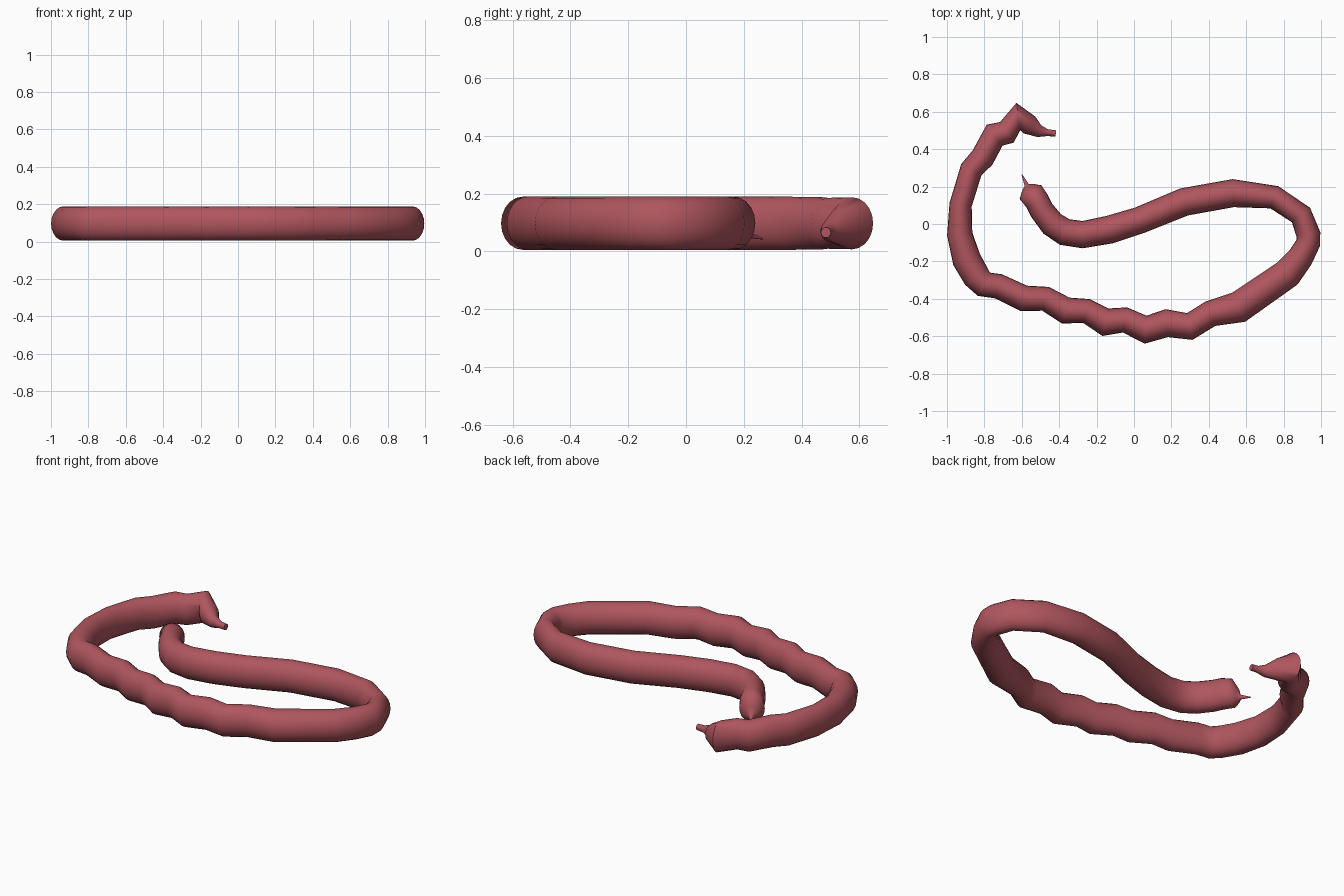
import bpy, bmesh, math
from mathutils import Vector

SIDES = 20
MID, TALL = 0.097, 0.092   # height of the tube's centre, half height

# path of the tube: x, y, half width
body = [
    (-.81, .355, .065), (-.87, .29, .062), (-.927, .103, .06), (-.932, -.053, .068),
    (-.895, -.19, .077), (-.843, -.28, .075), (-.803, -.322, .07), (-.725, -.333, .067),
    (-.588, -.398, .07), (-.473, -.40, .066), (-.365, -.463, .072), (-.255, -.465, .066),
    (-.153, -.525, .075), (-.048, -.513, .068), (.062, -.565, .075), (.175, -.53, .075),
    (.298, -.548, .073), (.408, -.48, .07), (.56, -.445, .085), (.82, -.265, .08),
    (.89, -.178, .07), (.932, -.10, .065), (.932, -.055, .065), (.893, .048, .062),
    (.75, .143, .063), (.53, .165, .075), (.268, .118, .075), (.03, .02, .072),
    (-.13, -.03, .075), (-.275, -.057, .073), (-.37, -.043, .073), (-.437, 0, .07),
    (-.495, .075, .066)]

# ends: x, y, half width, centre height, half height
tied_end = [(-.418, .484, .017, .065, .018), (-.46, .488, .018, .066, .02),
            (-.505, .495, .032, .07, .035), (-.56, .53, .055, .085, .062),
            (-.618, .575, .073, .097, .09), (-.68, .49, .066, .097, .088),
            (-.745, .475, .07, .097, .09)]
pointed_end = [(-.52, .125, .066, .097, .091), (-.553, .17, .069, .092, .083),
               (-.567, .197, .035, .075, .045), (-.574, .208, .012, .06, .014),
               (-.60, .265, .002, .043, .002)]

rings = tied_end + [(x, y, w, MID, TALL) for x, y, w in body] + pointed_end
centres = [Vector((r[0], r[1], r[3])) for r in rings]


def side_direction(i):
    """Horizontal direction across the path at ring i."""
    t = Vector((0, 0, 0))
    if i > 0:
        t += (centres[i] - centres[i - 1]).normalized()
    if i < len(centres) - 1:
        t += (centres[i + 1] - centres[i]).normalized()
    return Vector((-t.y, t.x, 0)).normalized()


# sweep an oval along the path
bm = bmesh.new()
loops = []
for i, (x, y, w, z, h) in enumerate(rings):
    n = side_direction(i)
    loop = []
    for k in range(SIDES):
        a = 2 * math.pi * k / SIDES
        loop.append(bm.verts.new(centres[i] + n * (w * math.cos(a)) + Vector((0, 0, h * math.sin(a)))))
    loops.append(loop)
for a, b in zip(loops, loops[1:]):
    for k in range(SIDES):
        j = (k + 1) % SIDES
        bm.faces.new((a[k], a[j], b[j], b[k]))
bm.faces.new(loops[0])
bm.faces.new(loops[-1])
bmesh.ops.recalc_face_normals(bm, faces=bm.faces)

mesh = bpy.data.meshes.new("sausage")
bm.to_mesh(mesh)
bm.free()
obj = bpy.data.objects.new("sausage", mesh)
bpy.context.collection.objects.link(obj)

mat = bpy.data.materials.new("meat red")
mat.diffuse_color = (0.43, 0.092, 0.112, 1)
mesh.materials.append(mat)

bpy.context.view_layer.objects.active = obj
obj.select_set(True)
bpy.ops.object.shade_smooth_by_angle(angle=math.radians(60))
